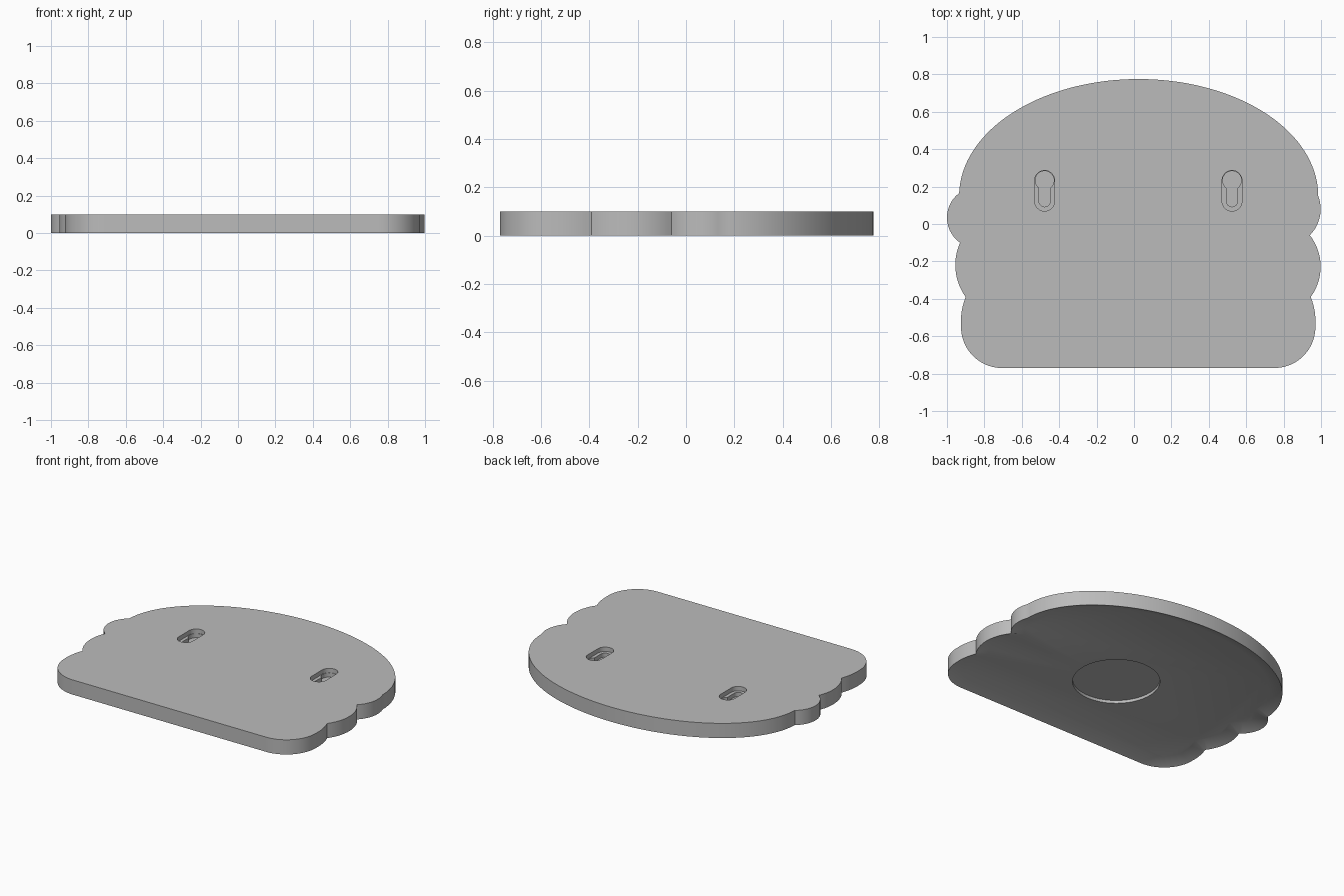
import bpy, bmesh, math
from mathutils import Vector

if "Cube" in bpy.data.objects:
    bpy.data.objects.remove(bpy.data.objects["Cube"], do_unlink=True)

THICK, RIM, RECESS = 0.1, 0.08, 0.03

grey = bpy.data.materials.new("plain grey")
grey.use_nodes = True
grey.diffuse_color = (0.5, 0.5, 0.5, 1)
grey.node_tree.nodes["Principled BSDF"].inputs["Base Color"].default_value = (0.5, 0.5, 0.5, 1)


def ellipse(cx, cy, rx, ry, start, end, n):
    """Points along an elliptical arc, angles in degrees."""
    angles = [math.radians(start + (end - start) * i / n) for i in range(n + 1)]
    return [(cx + rx * math.cos(a), cy + ry * math.sin(a)) for a in angles]


def bulge(p, mid, q, n=14):
    """Circular arc from p to q through mid."""
    a, b, c = Vector(p), Vector(mid), Vector(q)
    u, v = b - a, c - a
    d = 2 * (u.x * v.y - u.y * v.x)
    uu, vv = u.length_squared, v.length_squared
    centre = a + Vector((v.y * uu - u.y * vv, u.x * vv - v.x * uu)) / d
    t0 = math.atan2(a.y - centre.y, a.x - centre.x)
    t1 = math.atan2(c.y - centre.y, c.x - centre.x)
    sweep = (t1 - t0 + math.pi) % (2 * math.pi) - math.pi
    r = (a - centre).length
    return [(centre.x + r * math.cos(t0 + sweep * i / n),
             centre.y + r * math.sin(t0 + sweep * i / n)) for i in range(n + 1)]


def prism(name, points, z0, z1, inset=0, depth=0):
    """Extrude an outline; optionally sink an inset panel into its underside."""
    clean = []
    for p in points:
        if not clean or (Vector(p) - Vector(clean[-1])).length > 1e-4:
            clean.append(p)
    if (Vector(clean[0]) - Vector(clean[-1])).length < 1e-4:
        clean.pop()
    bm = bmesh.new()
    base = bm.faces.new([bm.verts.new((x, y, z0)) for x, y in clean])
    new = bmesh.ops.extrude_face_region(bm, geom=[base], use_keep_orig=True)["geom"]
    bmesh.ops.translate(bm, vec=(0, 0, z1 - z0),
                        verts=[g for g in new if isinstance(g, bmesh.types.BMVert)])
    bmesh.ops.recalc_face_normals(bm, faces=bm.faces[:])
    if inset:
        bottom = min(bm.faces, key=lambda f: f.calc_center_median().z)
        bmesh.ops.inset_region(bm, faces=[bottom], thickness=inset, use_even_offset=True)
        bmesh.ops.translate(bm, vec=(0, 0, depth), verts=bottom.verts[:])
    mesh = bpy.data.meshes.new(name)
    bm.to_mesh(mesh)
    bm.free()
    mesh.materials.append(grey)
    obj = bpy.data.objects.new(name, mesh)
    bpy.context.collection.objects.link(obj)
    return obj


# Outline, counter-clockwise: dome, left scallops, flat base, right scallops
outline = ellipse(0.025, 0.15, 0.96, 0.625, 0, 180, 72)
outline += bulge((-0.935, 0.165), (-1.0, 0.04), (-0.93, -0.10))
outline += bulge((-0.93, -0.10), (-0.955, -0.235), (-0.90, -0.39))
outline += bulge((-0.90, -0.39), (-0.92, -0.46), (-0.925, -0.55), 6)
outline += ellipse(-0.705, -0.55, 0.22, 0.22, 180, 270, 18)
outline += ellipse(0.75, -0.55, 0.22, 0.22, 270, 360, 18)
outline += bulge((0.97, -0.55), (0.965, -0.46), (0.945, -0.39), 6)
outline += bulge((0.945, -0.39), (0.998, -0.23), (0.94, -0.06))
outline += bulge((0.94, -0.06), (0.997, 0.06), (0.985, 0.15))
# drop the dome end that doubles up with the left scallop
outline = [p for i, p in enumerate(outline) if i != 72]
plate = prism("plaque", outline, 0, THICK, RIM, RECESS)

# Cutters: round pocket underneath, stepped hanging slots on top
cutters = [prism("round_pocket_cutter", ellipse(0.03, -0.135, 0.27, 0.27, 0, 360, 64), -0.02, 0.05)]
for x in (-0.478, 0.524):
    capsule = ellipse(x, 0.233, 0.053, 0.053, 0, 180, 16) + ellipse(x, 0.122, 0.053, 0.053, 180, 360, 16)
    keyhole = ellipse(x, 0.233, 0.05, 0.05, -53, 233, 24) + ellipse(x, 0.122, 0.03, 0.03, 180, 360, 16)
    cutters.append(prism("slot_cutter", capsule, 0.07, 0.15))
    cutters.append(prism("keyhole_cutter", keyhole, 0.042, 0.14))

bpy.context.view_layer.objects.active = plate
for cutter in cutters:
    cutter.hide_render = True
    cut = plate.modifiers.new("cut", 'BOOLEAN')
    cut.operation, cut.solver, cut.object = 'DIFFERENCE', 'EXACT', cutter
    bpy.ops.object.modifier_apply(modifier=cut.name)
    bpy.data.objects.remove(cutter, do_unlink=True)

# Smooth curved walls, crisp rims
bpy.ops.object.select_all(action='DESELECT')
plate.select_set(True)
bpy.ops.object.shade_smooth_by_angle(angle=math.radians(30))
